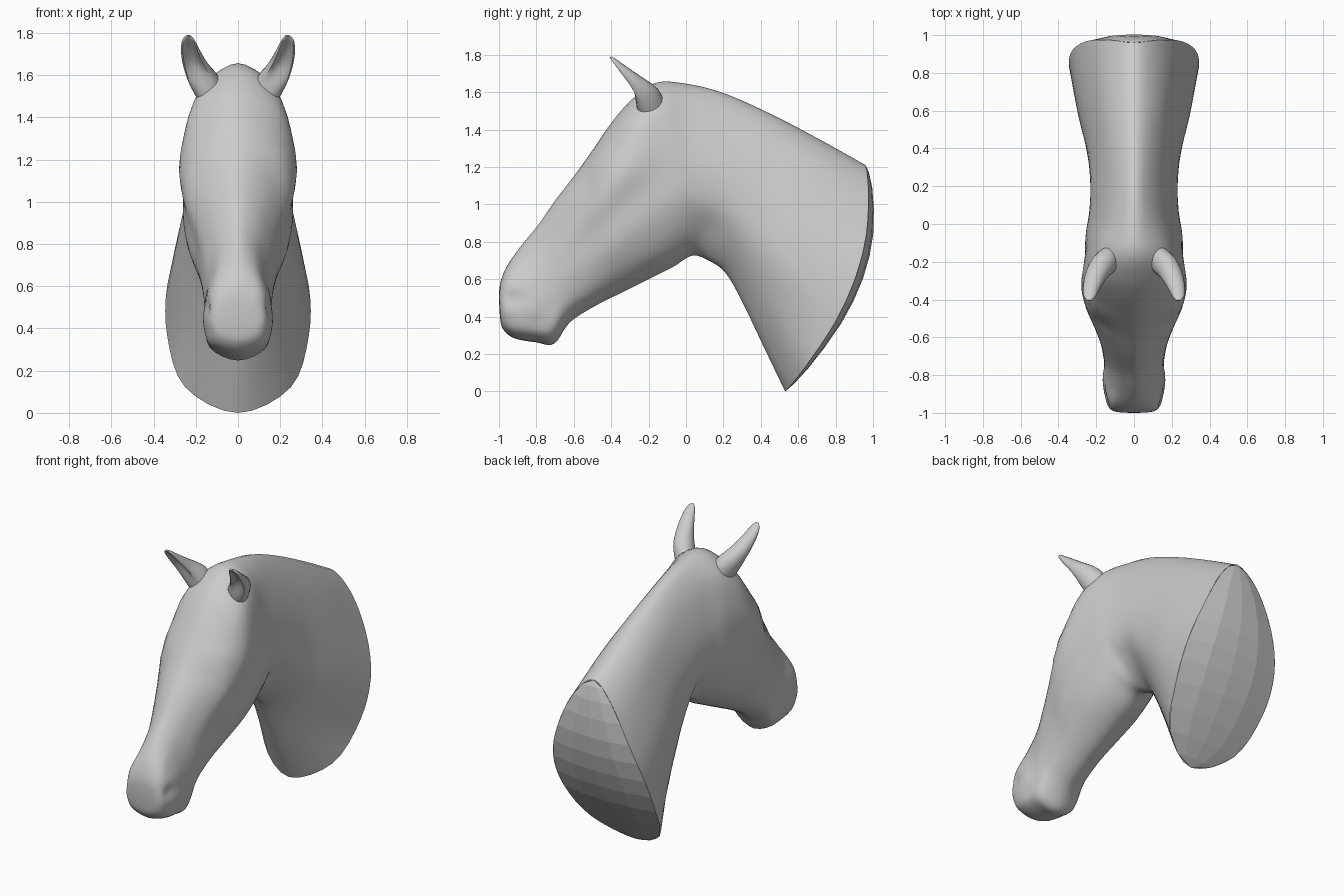
import bpy, bmesh, math
from mathutils import Vector

if "Cube" in bpy.data.objects:
    bpy.data.objects.remove(bpy.data.objects["Cube"])


def catmull(pts, steps, closed=False):
    """Smooth curve of Vectors through the given points."""
    n, out = len(pts), []
    for i in range(n if closed else n - 1):
        if closed:
            a, b, c, d = (pts[(i + k) % n] for k in (-1, 0, 1, 2))
        else:
            a, b, c, d = (pts[min(max(i + k, 0), n - 1)] for k in (-1, 0, 1, 2))
        for s in range(steps):
            t = s / steps
            out.append(0.5 * (2 * b + (c - a) * t + (2 * a - 5 * b + 4 * c - d) * t * t
                              + (3 * b - a - 3 * c + d) * t ** 3))
    return out if closed else out + [pts[-1].copy()]


def smooth_rings(rings, around, along):
    """Refine control rings around and along the loft."""
    fine = [catmull(r, around, True) for r in rings]
    columns = [catmull(list(col), along) for col in zip(*fine)]
    return [list(r) for r in zip(*columns)]


def make_object(name, verts, faces, smooth=True):
    me = bpy.data.meshes.new(name)
    me.from_pydata([tuple(v) for v in verts], [], faces)
    bm = bmesh.new()
    bm.from_mesh(me)
    bmesh.ops.recalc_face_normals(bm, faces=bm.faces)
    bm.to_mesh(me)
    bm.free()
    ob = bpy.data.objects.new(name, me)
    bpy.context.collection.objects.link(ob)
    if smooth:
        bpy.ops.object.select_all(action='DESELECT')
        ob.select_set(True)
        bpy.context.view_layer.objects.active = ob
        bpy.ops.object.shade_smooth_by_angle(angle=math.radians(50))
    return ob


def loft(name, rings, cap_start=True, cap_end=False):
    m = len(rings[0])
    verts = [v for r in rings for v in r]
    faces = [(i * m + j, i * m + (j + 1) % m, (i + 1) * m + (j + 1) % m, (i + 1) * m + j)
             for i in range(len(rings) - 1) for j in range(m)]
    if cap_start:
        faces.append(tuple(range(m)))
    if cap_end:
        faces.append(tuple(range(len(verts) - m, len(verts))))
    return make_object(name, verts, faces)


# Head and neck: top (y, z), bottom (y, z), then five half-widths from top to bottom
SECTIONS = [
    (-1.00, .48, -.995, .40, .025, .04, .045, .04, .025),
    (-.995, .57, -.98, .335, .075, .105, .115, .11, .08),
    (-.96, .665, -.92, .285, .09, .135, .148, .145, .115),
    (-.88, .78, -.80, .262, .08, .13, .155, .165, .135),
    (-.79, .89, -.705, .255, .085, .135, .155, .155, .13),
    (-.70, 1.02, -.62, .37, .10, .155, .17, .165, .125),
    (-.60, 1.15, -.48, .46, .13, .20, .20, .19, .13),
    (-.50, 1.29, -.34, .53, .16, .25, .24, .23, .145),
    (-.40, 1.435, -.20, .60, .18, .275, .26, .25, .165),
    (-.29, 1.56, -.07, .665, .195, .26, .26, .25, .165),
    (-.16, 1.65, .03, .725, .16, .225, .25, .245, .155),
    (.00, 1.645, .11, .705, .12, .195, .235, .22, .11),
    (.20, 1.595, .21, .635, .105, .19, .23, .21, .11),
    (.45, 1.485, .30, .48, .12, .205, .245, .235, .13),
    (.70, 1.355, .41, .25, .14, .235, .29, .285, .175),
    (.96, 1.21, .53, .00, .14, .26, .335, .335, .25),
]
LEVELS = (.1, .3, .5, .7, .9)
BOW = {13: .02, 14: .07, 15: .16}

rings = []
for i, (ty, tz, by, bz, *widths) in enumerate(SECTIONS):
    def at(x, t):
        bow = BOW.get(i, 0) * 4 * t * (1 - t)
        return Vector((x, ty + (by - ty) * t + bow, tz + (bz - tz) * t))
    right = [at(w, t) for w, t in zip(widths, LEVELS)]
    left = [Vector((-p.x, p.y, p.z)) for p in reversed(right)]
    rings.append([at(0, 0)] + right + [at(0, 1)] + left)
body = smooth_rings(rings, 4, 5)

# Sculpted details: y, z, radius, sideways push (brow, eye socket, eye, nostril, mouth, jaw groove)
DETAILS = [(-.45, 1.22, .06, .015), (-.54, 1.12, .05, -.008), (-.47, 1.12, .03, .012),
           (-.93, .50, .04, -.015), (-.88, .56, .05, .006), (-.80, .36, .04, -.01),
           (.14, .88, .07, -.012)]
for ring in body:
    for v in ring:
        side = max(-1, min(1, v.x / .08))
        for y, z, r, push in DETAILS:
            v.x += side * push * math.exp(-((v.y - y) ** 2 + (v.z - z) ** 2) / (r * r))
loft("head_and_neck", body)

# Cut face of the neck: flat strips bulging slightly backwards
rim = body[-1]
half = len(rim) // 2
rows = []
for j in range(0, half + 1, 2):
    r, l = rim[j], rim[-j % len(rim)]
    bulge = .042 * math.sin(math.pi * j / half)
    rows.append([l.lerp(r, k / 4) + Vector((0, bulge * (0, .8, 1, .8, 0)[k], 0)) for k in range(5)])
verts = [v for row in rows for v in row]
faces = [(5 * j + k, 5 * j + k + 1, 5 * j + k + 6, 5 * j + k + 5)
         for j in range(len(rows) - 1) for k in range(4)]
make_object("neck_cut_face", verts, faces, smooth=False)

# Ears: centre (x, y, z), half-width, half-depth, hollow of the front
EAR = [(.10, -.16, 1.46, .07, .08, .0),
       (.155, -.21, 1.565, .075, .08, .01),
       (.20, -.275, 1.645, .06, .053, .05),
       (.225, -.34, 1.715, .045, .032, .04),
       (.235, -.385, 1.765, .03, .016, .015),
       (.235, -.405, 1.788, .01, .005, .0)]
back = Vector((0, .75, .66))
for side, label in ((1, "left"), (-1, "right")):
    ear_rings = []
    for x, y, z, w, d, hollow in EAR:
        ring = []
        for k in range(10):
            a = 2 * math.pi * k / 10
            depth = math.sin(a) * d + hollow * max(0, -math.sin(a)) ** 4
            p = Vector((x + math.cos(a) * w, y, z)) + back * depth
            ring.append(Vector((p.x * side, p.y, p.z)))
        ear_rings.append(ring)
    loft("ear_" + label, smooth_rings(ear_rings, 2, 3), False, True)
